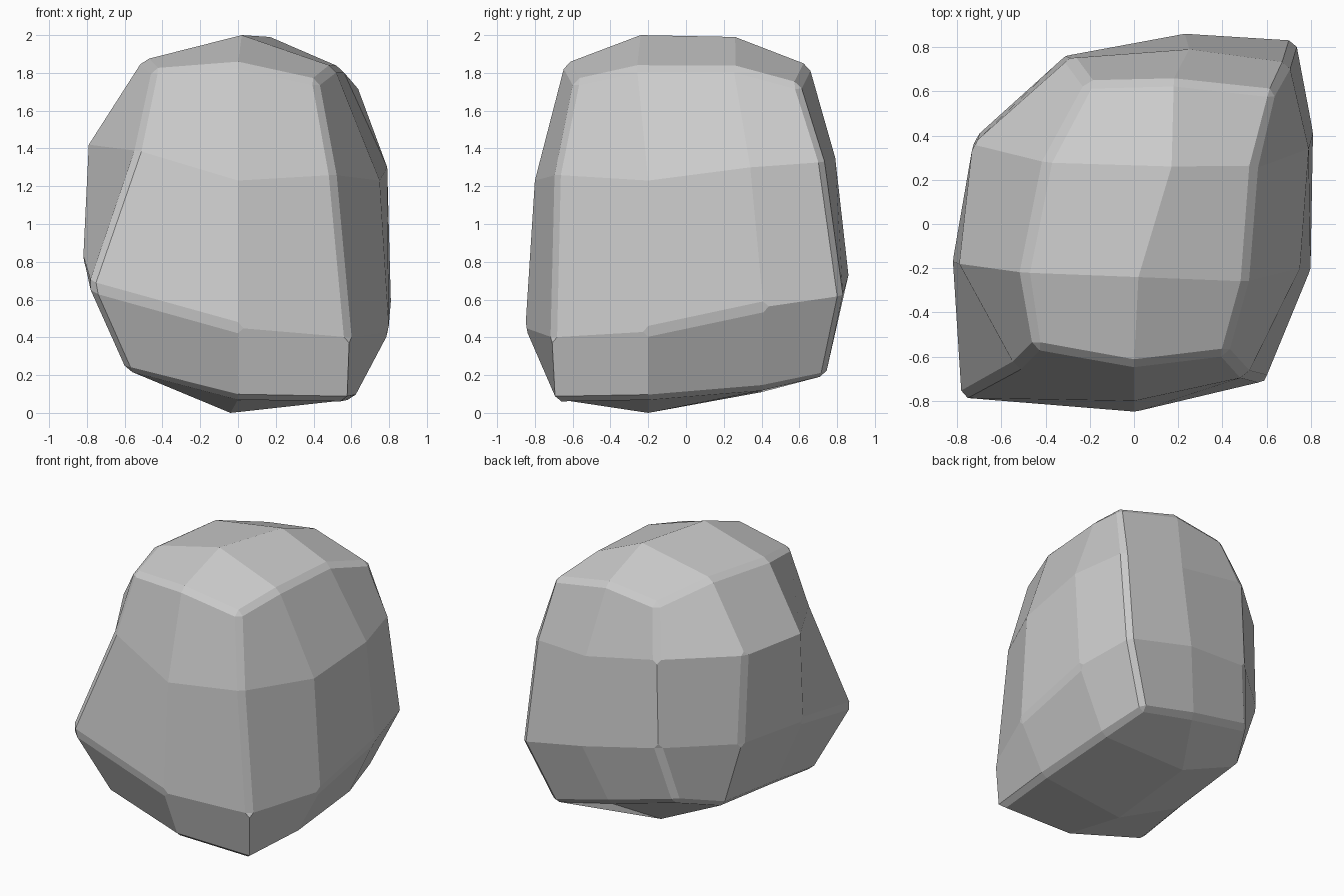
import bpy, bmesh, math

if "Cube" in bpy.data.objects:
    bpy.data.objects.remove(bpy.data.objects["Cube"])

# Four horizontal rings of the boulder, each running anticlockwise from the
# front left corner: 3 points along front/back, 4 along the sides
rings = [
    [(-.59, -.63, .22), (0, -.69, .07), (.57, -.69, .06), (.61, -.20, .07), (.60, .40, .12),
     (.54, .74, .19), (.10, .73, .30), (-.40, .68, .42), (-.56, .37, .33), (-.57, -.20, .27)],
    [(-.79, -.79, .67), (0, -.85, .45), (.59, -.71, .40), (.80, -.20, .43), (.81, .41, .56),
     (.73, .83, .62), (.23, .86, .73), (-.31, .76, .82), (-.72, .39, .82), (-.82, -.17, .80)],
    [(-.54, -.65, 1.39), (0, -.80, 1.23), (.51, -.69, 1.26), (.75, -.20, 1.23), (.79, .34, 1.30),
     (.70, .73, 1.33), (.25, .79, 1.35), (-.29, .75, 1.45), (-.73, .36, 1.45), (-.79, -.18, 1.42)],
    [(-.45, -.56, 1.82), (0, -.64, 1.85), (.42, -.59, 1.76), (.51, -.26, 1.83), (.55, .26, 1.83),
     (.64, .60, 1.74), (.18, .65, 1.84), (-.21, .64, 1.79), (-.40, .28, 1.89), (-.50, -.22, 1.87)],
]
bottom_mid = [(-.04, -.20, 0), (-.08, .40, .11)]
top_mid = [(.02, -.24, 2), (.17, .26, 1.99)]


def cap(bm, ring, mid):
    """Close a ring with six quads around two inner points."""
    fl, fc, fr, r1, r2, rb, bc, lb, l2, l1 = ring
    c1, c2 = mid
    for quad in ((fl, fc, c1, l1), (fc, fr, r1, c1), (l1, c1, c2, l2),
                 (c1, r1, r2, c2), (l2, c2, bc, lb), (c2, r2, rb, bc)):
        bm.faces.new(quad)


# Boulder body
bm = bmesh.new()
loops = [[bm.verts.new(p) for p in ring] for ring in rings]
for low, high in zip(loops, loops[1:]):
    for i in range(10):
        j = (i + 1) % 10
        bm.faces.new((low[i], low[j], high[j], high[i]))
cap(bm, loops[0], [bm.verts.new(p) for p in bottom_mid])
cap(bm, loops[-1], [bm.verts.new(p) for p in top_mid])
bmesh.ops.recalc_face_normals(bm, faces=bm.faces)

# Chipped ridges: the sharp edges plus two worn ones on the lower ring
ridges = {e for e in bm.edges if e.calc_face_angle() > math.radians(36)}
ridges |= {bm.edges.get((loops[1][i], loops[1][i + 1])) for i in (0, 3)}
ridges.discard(bm.edges.get((loops[0][2], loops[1][2])))
bmesh.ops.bevel(bm, geom=[e for e in bm.edges if e in ridges], offset=0.03,
                offset_type='OFFSET', segments=1, profile=0.5, affect='EDGES')

mesh = bpy.data.meshes.new("boulder")
bm.to_mesh(mesh)
bm.free()
boulder = bpy.data.objects.new("boulder", mesh)
bpy.context.collection.objects.link(boulder)
